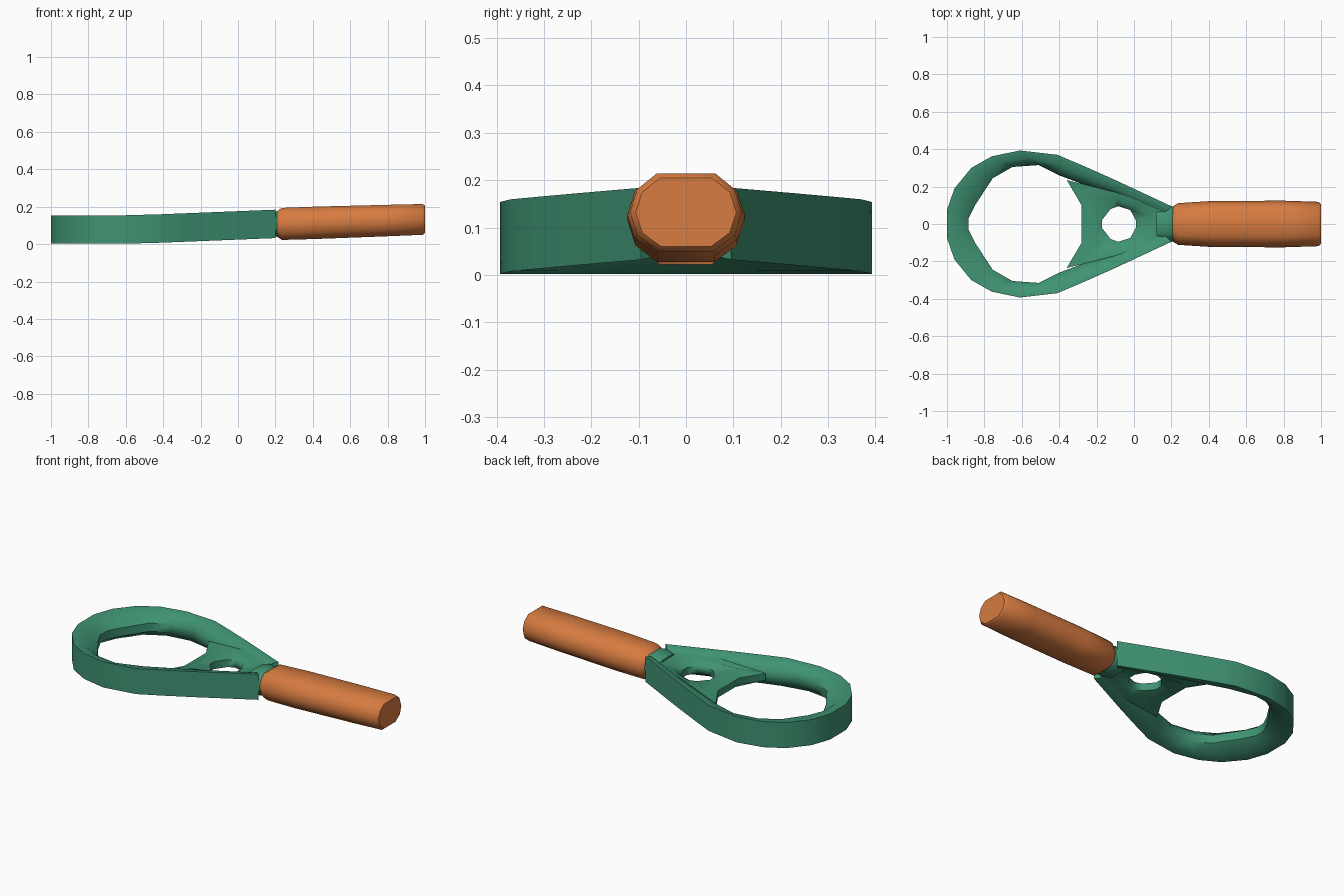
import bpy, bmesh, math

cube = bpy.data.objects.get("Cube")
if cube:
    bpy.data.objects.remove(cube, do_unlink=True)


def material(name, rgb):
    m = bpy.data.materials.new(name)
    m.use_nodes = True
    m.diffuse_color = (*rgb, 1)
    m.node_tree.nodes["Principled BSDF"].inputs["Base Color"].default_value = (*rgb, 1)
    return m


green = material("green", (0.05, 0.29, 0.17))
orange = material("orange", (0.68, 0.2, 0.052))


def loft(name, rings, mat, closed=False, angle=45):
    """Skin a list of equally sized point rings; cap the ends unless closed."""
    bm = bmesh.new()
    loops = [[bm.verts.new(p) for p in ring] for ring in rings]
    n = len(loops[0])
    pairs = list(zip(loops, loops[1:]))
    if closed:
        pairs.append((loops[-1], loops[0]))
    else:
        bm.faces.new(loops[0])
        bm.faces.new(loops[-1])
    for a, b in pairs:
        for i in range(n):
            j = (i + 1) % n
            bm.faces.new((a[i], a[j], b[j], b[i]))
    bmesh.ops.recalc_face_normals(bm, faces=bm.faces)
    mesh = bpy.data.meshes.new(name)
    bm.to_mesh(mesh)
    bm.free()
    mesh.materials.append(mat)
    ob = bpy.data.objects.new(name, mesh)
    bpy.context.collection.objects.link(ob)
    bpy.ops.object.select_all(action="DESELECT")
    ob.select_set(True)
    bpy.context.view_layer.objects.active = ob
    bpy.ops.object.shade_smooth_by_angle(angle=math.radians(angle))
    return ob


def mid_z(x):
    # The tool rises gently from the head towards the handle
    return 0.078 + 0.03 * min(max((x + 0.55) / 0.75, 0), 1)


def mirrored(half):
    return half + [(x, -y) for x, y in reversed(half) if y]


# Head and arms: tall outer wall, narrow flat rim, inner face coming to a ridge
outer = mirrored([(0.2, 0.095), (-0.1, 0.235), (-0.28, 0.315), (-0.41, 0.37), (-0.61, 0.393),
                  (-0.76, 0.362), (-0.87, 0.3), (-0.96, 0.19), (-1, 0.075)])
inner = mirrored([(0.15, 0.045), (-0.12, 0.16), (-0.28, 0.215), (-0.4, 0.26), (-0.51, 0.315),
                  (-0.65, 0.305), (-0.755, 0.245), (-0.85, 0.1), (-0.885, 0.03)])
sections = []
for (ox, oy), (ix, iy) in zip(outer, inner):
    z = mid_z(ox)
    rx, ry = ox + (ix - ox) * 0.5, oy + (iy - oy) * 0.5
    sections.append([(ox, oy, z - 0.076), (ox, oy, z + 0.076), (rx, ry, z + 0.07),
                     (ix, iy, z + 0.025), (ix, iy, z - 0.025), (rx, ry, z - 0.07)])
loft("head_frame", sections, green)

# Web between the arms, thinning towards its small hole and the rounded crossbar
web_outer = mirrored([(0.17, 0.06), (0.06, 0.11), (-0.1, 0.17), (-0.36, 0.235), (-0.28, 0.1)])
web_hole = mirrored([(0.01, 0.02), (-0.02, 0.075), (-0.085, 0.095), (-0.125, 0.08), (-0.172, 0.02)])
sections = []
for i, ((ox, oy), (ix, iy)) in enumerate(zip(web_outer, web_hole)):
    crossbar = ox < -0.25
    edge = 0.02 if crossbar else 0.055
    crown = 0.045 if crossbar else 0.042
    mx, my = (ox + ix) / 2, (oy + iy) / 2
    z, zi = mid_z(ox), mid_z(ix)
    sections.append([(ox, oy, z - edge), (ox, oy, z + edge), (mx, my, z + crown),
                     (ix, iy, zi + 0.022), (ix, iy, zi - 0.022), (mx, my, z - crown)])
loft("crossbar_web", sections, green, closed=True, angle=60)

# Faceted cross-section shared by the collar and the handle
HALF = [(0.063, 0.084), (0.105, 0.05), (0.121, 0), (0.105, -0.05), (0.06, -0.084)]
SECTION = HALF + [(-y, z) for y, z in reversed(HALF)]


def bar(name, stations, mat):
    rings = [[(x, y * w, c + z * h) for y, z in SECTION] for x, c, w, h in stations]
    return loft(name, rings, mat)


bar("collar", [(0.12, 0.106, 0.8, 0.7), (0.175, 0.108, 0.82, 0.88),
               (0.205, 0.108, 0.78, 0.8), (0.24, 0.108, 0.75, 0.7)], green)
bar("handle", [(0.205, 0.108, 0.76, 0.78), (0.235, 0.108, 0.92, 1.02), (0.42, 0.114, 1.02, 1.03),
               (0.8, 0.126, 1.03, 1.0), (0.988, 0.132, 0.98, 0.98), (1.0, 0.132, 0.88, 0.86)], orange)
